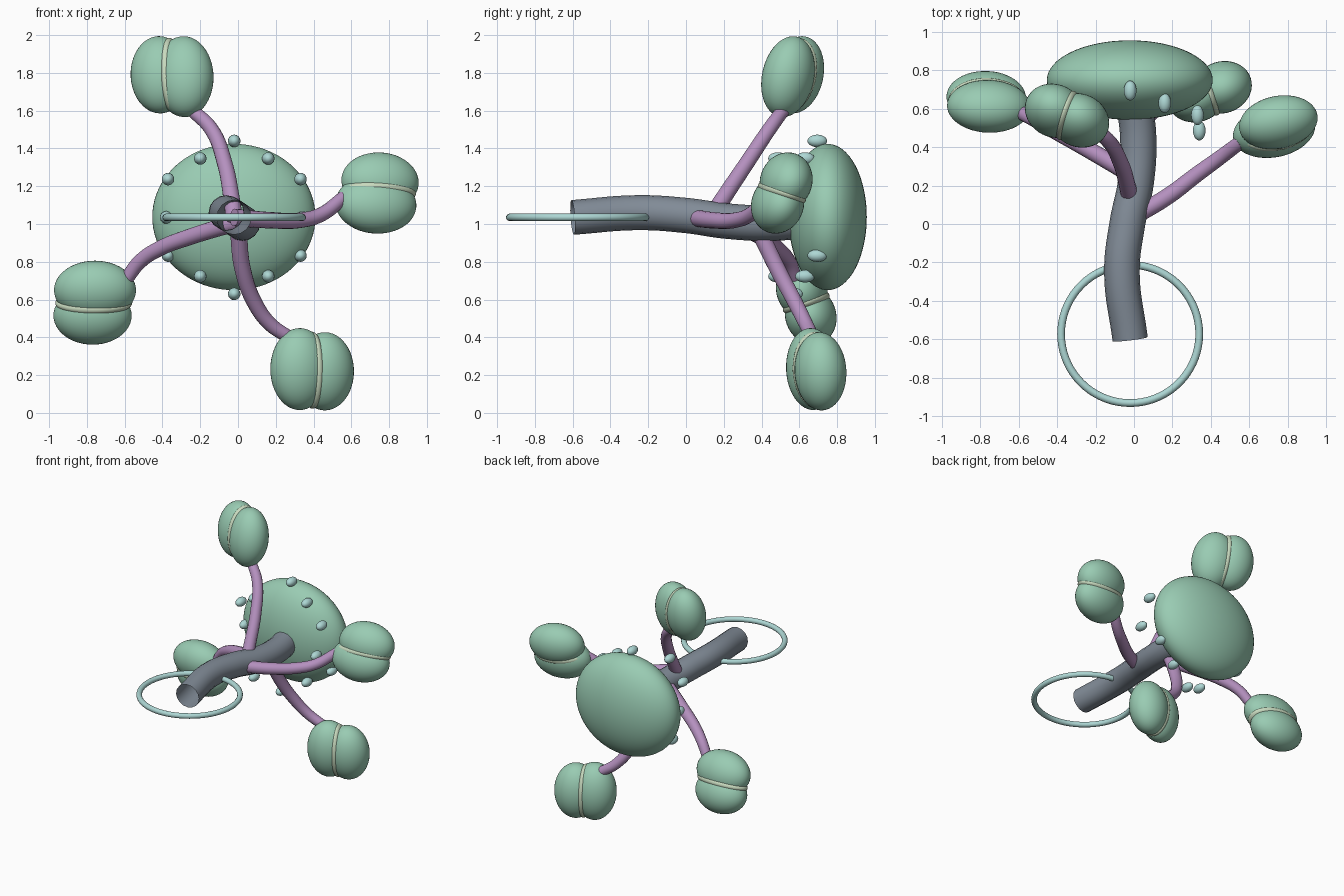
import bpy
from math import radians, cos, sin
from mathutils import Vector, Matrix

if "Cube" in bpy.data.objects:
    bpy.data.objects.remove(bpy.data.objects["Cube"])


def material(name, rgb):
    m = bpy.data.materials.new(name)
    m.diffuse_color = (*rgb, 1)
    m.use_nodes = True
    m.node_tree.nodes["Principled BSDF"].inputs["Base Color"].default_value = m.diffuse_color
    return m


GREEN = material("leaf_green", (0.32, 0.60, 0.45))
PALE = material("pale_green", (0.58, 0.70, 0.52))
PURPLE = material("branch_purple", (0.46, 0.28, 0.52))
GREY = material("trunk_grey", (0.22, 0.26, 0.31))
AQUA = material("aqua", (0.42, 0.68, 0.66))


def finish(o, name, mat):
    o.name = name
    o.data.materials.append(mat)
    o.data.polygons.foreach_set("use_smooth", [True] * len(o.data.polygons))
    return o


def ellipsoid(name, centre, semi, mat, rot=None, seg=40, rings=24):
    bpy.ops.mesh.primitive_uv_sphere_add(segments=seg, ring_count=rings, radius=1)
    o = bpy.context.object
    rot = rot or Matrix.Identity(3)
    o.data.transform(rot.to_4x4() @ Matrix.Diagonal((*semi, 1)))
    o.location = centre
    return finish(o, name, mat)


def tube(name, pts, r0, r1, mat, caps):
    cu = bpy.data.curves.new(name, 'CURVE')
    cu.dimensions = '3D'
    cu.bevel_depth = 1
    cu.bevel_resolution = 6
    cu.use_fill_caps = caps
    sp = cu.splines.new('BEZIER')
    sp.resolution_u = 10
    sp.bezier_points.add(len(pts) - 1)
    for i, (bp, p) in enumerate(zip(sp.bezier_points, pts)):
        bp.co = p
        bp.handle_left_type = bp.handle_right_type = 'AUTO'
        bp.radius = r0 + (r1 - r0) * i / (len(pts) - 1)
    o = bpy.data.objects.new(name, cu)
    bpy.context.collection.objects.link(o)
    bpy.ops.object.select_all(action='DESELECT')
    o.select_set(True)
    bpy.context.view_layer.objects.active = o
    bpy.ops.object.convert(target='MESH')
    o = bpy.context.object
    o.data.materials.clear()
    return finish(o, name, mat)


# Trunk: open bent tube running front to back
tube("trunk", [(-0.02, -0.6, 1.035), (-0.063, -0.25, 1.06), (-0.035, 0.0, 1.045),
               (0.01, 0.22, 1.015), (0.022, 0.45, 1.005), (0.0, 0.64, 1.02)],
     0.092, 0.095, GREY, False)

# Crown and base ring
ellipsoid("crown", (-0.022, 0.75, 1.037), (0.432, 0.207, 0.387), GREEN, None, 64, 40)
bpy.ops.mesh.primitive_torus_add(location=(-0.02, -0.573, 1.035), major_radius=0.36,
                                 minor_radius=0.02, major_segments=72, minor_segments=14)
finish(bpy.context.object, "base_ring", AQUA)

# Branches
branches = {
    "top": [(-0.02, 0.13, 1.03), (-0.035, 0.20, 1.14), (-0.07, 0.32, 1.32),
            (-0.14, 0.44, 1.5), (-0.25, 0.52, 1.61)],
    "right": [(-0.02, 0.03, 1.035), (0.17, 0.14, 1.02), (0.33, 0.26, 1.02),
              (0.44, 0.34, 1.05), (0.56, 0.43, 1.14)],
    "left": [(0.0, 0.25, 1.01), (-0.26, 0.40, 0.93), (-0.415, 0.485, 0.87),
             (-0.52, 0.545, 0.80), (-0.59, 0.58, 0.71)],
    "bottom": [(0.0, 0.37, 1.0), (0.025, 0.485, 0.76), (0.09, 0.58, 0.58),
               (0.17, 0.635, 0.47), (0.27, 0.67, 0.40)],
}
for side, pts in branches.items():
    tube("branch_" + side, pts, 0.046, 0.036, PURPLE, True)

# Leaf clusters: front lobe, back lobe and a pale band in the seam
clusters = {
    "top": ((-0.285, 0.54, 1.78), (-0.415, 0.59, 1.79), (-0.05, 0.22, 1)),
    "right": ((0.73, 0.485, 1.105), (0.752, 0.53, 1.225), (1, 0.2, -0.05)),
    "left": ((-0.757, 0.613, 0.65), (-0.77, 0.66, 0.515), (-1, 0.03, 0)),
    "bottom": ((0.327, 0.667, 0.232), (0.46, 0.712, 0.22), (0, 0.05, -1)),
}
for side, (front, back, axis) in clusters.items():
    front, back = Vector(front), Vector(back)
    r = Vector(axis).normalized()
    t = back - front
    t = (t - r * t.dot(r)).normalized()
    rot = Matrix((t, r.cross(t), r)).transposed()
    ellipsoid("front_lobe_" + side, front, (0.158, 0.135, 0.217), GREEN, rot)
    ellipsoid("back_lobe_" + side, back, (0.156, 0.135, 0.207), GREEN, rot)
    ellipsoid("seam_band_" + side, (front + back) / 2, (0.055, 0.130, 0.204), PALE, rot)

# Beads around the crown, stepping forward in groups of four
for i in range(12):
    a = radians(90 - 30 * i)
    rad = 0.36 if i % 2 else 0.405
    y = (0.695, 0.63, 0.567, 0.487)[i % 4]
    ellipsoid(f"bead_{i + 1}", (-0.02 + rad * cos(a), y, 1.035 + rad * sin(a)),
              (0.033, 0.052, 0.033), AQUA, None, 20, 12)
